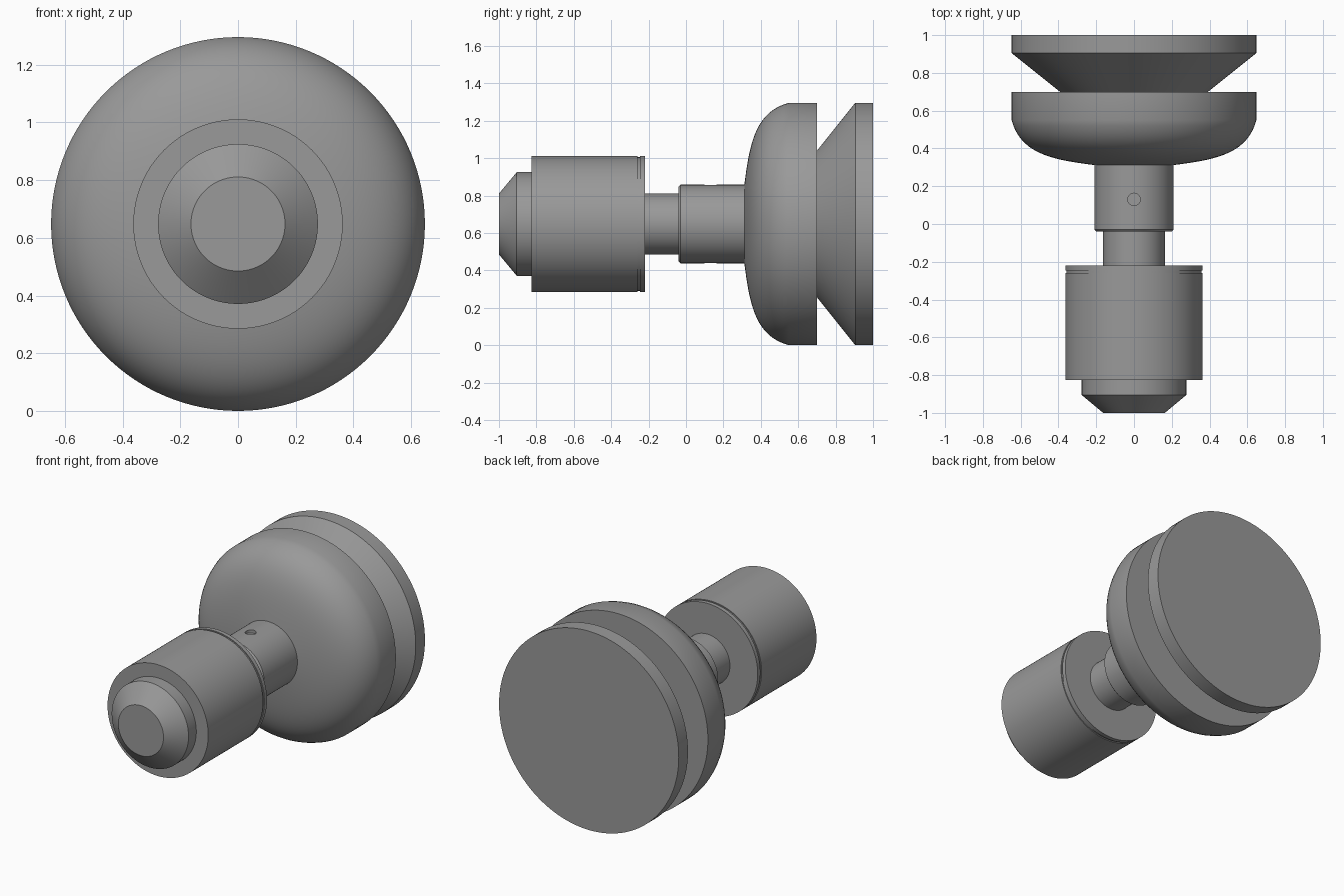
import bpy, bmesh, math
from mathutils import Vector, geometry

if "Cube" in bpy.data.objects:
    bpy.data.objects.remove(bpy.data.objects["Cube"])

R = 0.648          # largest radius, also height of the axis
SEGS = 128


def lathe(name, profile):
    """Revolve (y, radius) points around a y-aligned axis at z = R."""
    bm = bmesh.new()
    rings = []
    for y, r in profile:
        if r == 0:
            rings.append([bm.verts.new((0, y, R))])
        else:
            rings.append([bm.verts.new((r * math.sin(a), y, R + r * math.cos(a)))
                          for a in (2 * math.pi * i / SEGS for i in range(SEGS))])
    for a, b in zip(rings, rings[1:]):
        for i in range(SEGS):
            j = (i + 1) % SEGS
            quad = [a[i % len(a)], a[j % len(a)], b[j % len(b)], b[i % len(b)]]
            bm.faces.new(list(dict.fromkeys(quad)))
    bmesh.ops.recalc_face_normals(bm, faces=bm.faces)
    mesh = bpy.data.meshes.new(name)
    bm.to_mesh(mesh)
    bm.free()
    obj = bpy.data.objects.new(name, mesh)
    bpy.context.collection.objects.link(obj)
    return obj


# Stepped front plug with chamfered nose and a fine groove near its back
plug = [(-1, 0), (-1, 0.163), (-0.905, 0.277), (-0.825, 0.277), (-0.825, 0.363),
        (-0.26, 0.363), (-0.26, 0.357), (-0.247, 0.357), (-0.247, 0.363), (-0.22, 0.363)]
# Thin neck and wider collar with a small chamfer
neck = [(-0.22, 0.163), (-0.04, 0.163), (-0.04, 0.2), (-0.03, 0.21), (0.312, 0.21)]
# Rounded flange: shallow dome face rolling over into a straight rim
curve = geometry.interpolate_bezier(Vector((0.312, 0.21)), Vector((0.34, 0.43)),
                                    Vector((0.37, 0.60)), Vector((0.55, R)), 18)
dome = [(p[0], p[1]) for p in curve[1:]]
# V-groove and the flat back disc
back = [(0.70, R), (0.70, 0.392), (0.905, R), (1, R), (1, 0)]

body = lathe("stud_body", plug + neck + dome + back)

# Dark grey finish
grey = bpy.data.materials.new("dark_grey")
grey.diffuse_color = (0.32, 0.32, 0.32, 1)
grey.use_nodes = True
grey.node_tree.nodes["Principled BSDF"].inputs["Base Color"].default_value = grey.diffuse_color
body.data.materials.append(grey)

# Cross-pin recesses above and below the collar
for side in (1, -1):
    bpy.ops.mesh.primitive_cylinder_add(vertices=32, radius=0.033, depth=0.1,
                                        location=(0, 0.13, R + side * 0.24))
    cutter = bpy.context.object
    cutter.name = "pin_hole_cutter"
    cutter.hide_render = True
    mod = body.modifiers.new("pin_hole", 'BOOLEAN')
    mod.operation = 'DIFFERENCE'
    mod.solver = 'EXACT'
    mod.object = cutter
    bpy.ops.object.select_all(action='DESELECT')
    body.select_set(True)
    bpy.context.view_layer.objects.active = body
    bpy.ops.object.modifier_apply(modifier=mod.name)
    bpy.data.objects.remove(cutter)

bpy.ops.object.shade_smooth_by_angle(angle=math.radians(25))
